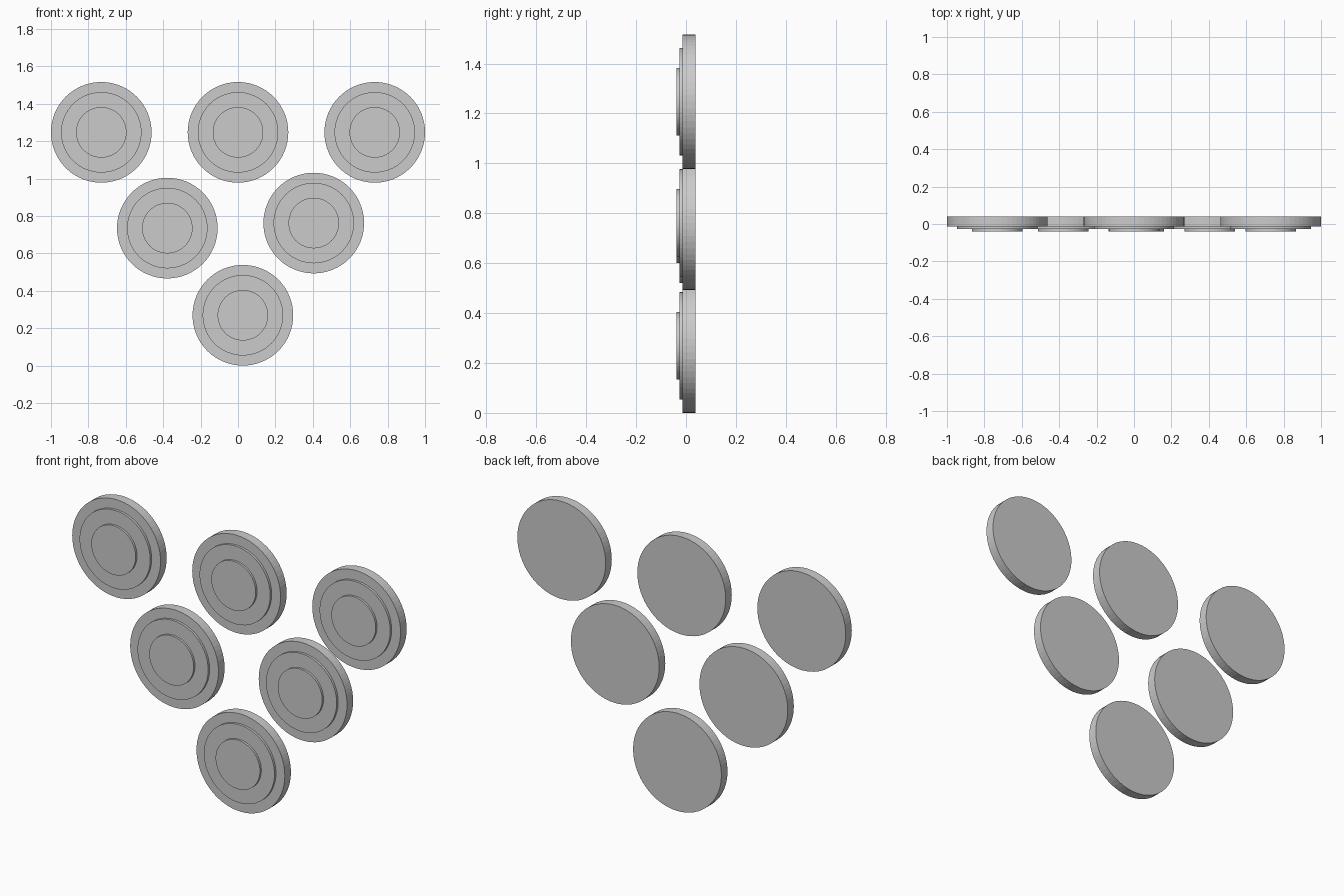
import bpy
from math import pi

if "Cube" in bpy.data.objects:
    bpy.data.objects.remove(bpy.data.objects["Cube"])

SEGMENTS = 64
BACK = 0.039

# (x, z) centres: three on top, two in the middle, one at the bottom
CENTRES = [(-0.731, 1.247), (0.0, 1.247), (0.731, 1.247),
           (-0.378, 0.735), (0.405, 0.762), (0.026, 0.269)]

# stacked layers: name, radius, back y, front y
LAYERS = [("base_disc", 0.269, BACK, -0.014),
          ("middle_disc", 0.215, -0.014, -0.027),
          ("centre_disc", 0.135, -0.027, -0.039)]


def disc(name, radius, x, z, back, front):
    bpy.ops.mesh.primitive_cylinder_add(
        vertices=SEGMENTS, radius=radius, depth=back - front,
        location=(x, (back + front) / 2, z), rotation=(pi / 2, 0, 0))
    bpy.context.object.name = name


# six stepped discs facing the front
for i, (x, z) in enumerate(CENTRES, 1):
    for name, radius, back, front in LAYERS:
        disc(f"{name}_{i}", radius, x, z, back, front)
